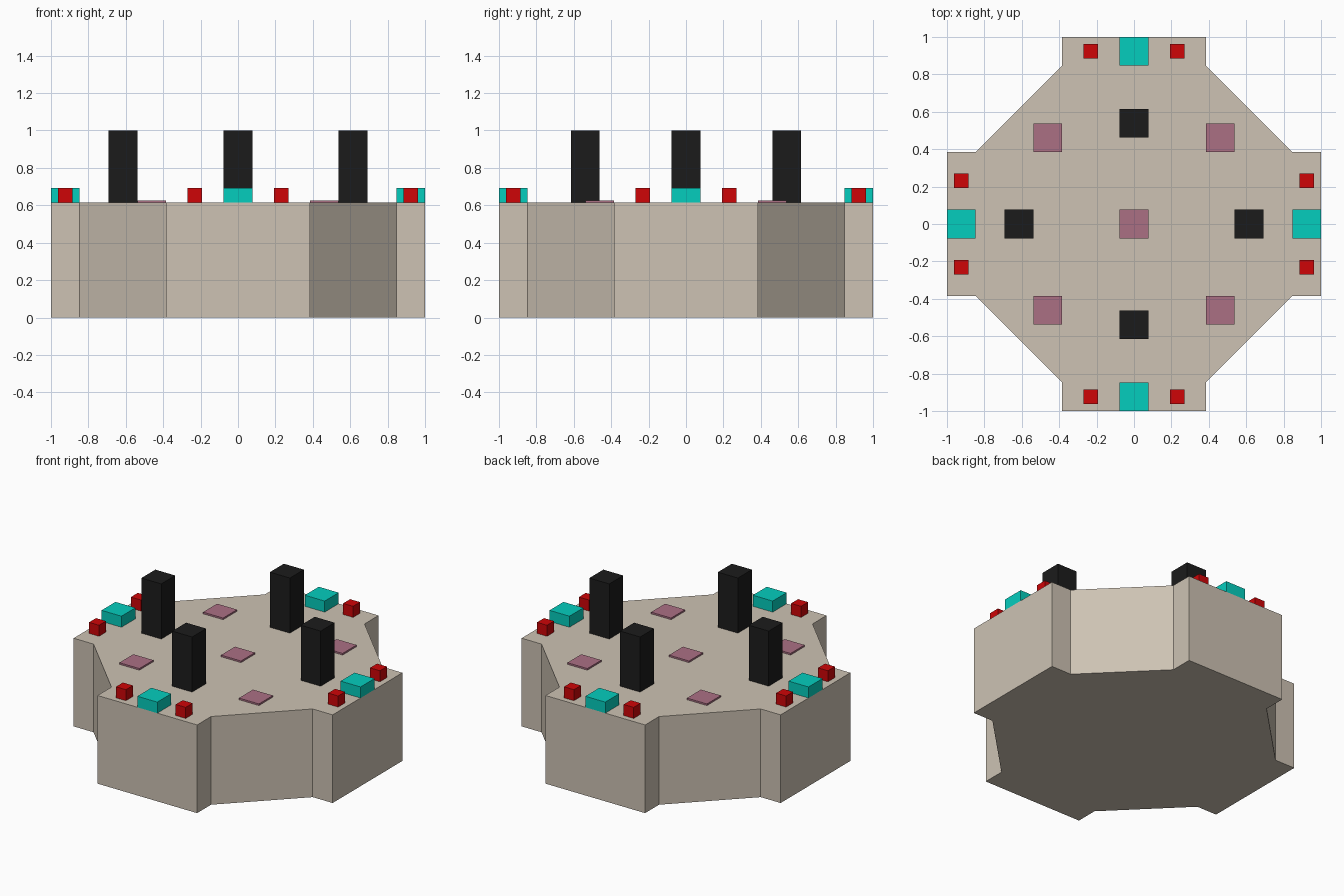
import bpy
import bmesh

if "Cube" in bpy.data.objects:
    bpy.data.objects.remove(bpy.data.objects["Cube"])

U = 1 / 13          # grid module
TOP = 8 * U         # height of the platform


def material(name, rgb):
    m = bpy.data.materials.new(name)
    # display colour to linear
    m.diffuse_color = [(c / 255) ** 2.2 for c in rgb] + [1]
    m.use_nodes = True
    m.node_tree.nodes["Principled BSDF"].inputs["Base Color"].default_value = m.diffuse_color
    return m


TAN = material("tan", (204, 193, 178))
TEAL = material("teal", (13, 204, 188))
RED = material("red", (205, 13, 16))
BLACK = material("black", (33, 33, 33))
MAUVE = material("mauve", (170, 111, 131))


def add_object(name, bm, mat):
    mesh = bpy.data.meshes.new(name)
    bmesh.ops.recalc_face_normals(bm, faces=bm.faces)
    bm.to_mesh(mesh)
    bm.free()
    mesh.materials.append(mat)
    ob = bpy.data.objects.new(name, mesh)
    bpy.context.collection.objects.link(ob)
    return ob


def block(name, x, y, width, height, mat):
    """Square block standing on the platform, in grid modules."""
    bm = bmesh.new()
    bmesh.ops.create_cube(bm, size=1)
    for v in bm.verts:
        v.co.x = (v.co.x * width + x) * U
        v.co.y = (v.co.y * width + y) * U
        v.co.z = TOP + (v.co.z + 0.5) * height * U
    return add_object(name, bm, mat)


# Platform: one arm outline turned four times, then extruded
arm = [(13, -5), (13, 5), (11, 5)]
outline = []
for _ in range(4):
    outline += [(11, -5)] + arm if not outline else [arm[0]]
    break
outline = []
quarter = [(11, -5), (13, -5), (13, 5), (11, 5)]
for _ in range(4):
    outline += quarter
    quarter = [(-y, x) for x, y in quarter]
bm = bmesh.new()
base = bm.faces.new([bm.verts.new((x * U, y * U, 0)) for x, y in outline])
walls = bmesh.ops.extrude_face_region(bm, geom=[base], use_keep_orig=True)
for g in walls["geom"]:
    if isinstance(g, bmesh.types.BMVert):
        g.co.z = TOP
add_object("platform", bm, TAN)

# Edge blocks and their flanking small cubes on each arm
for dx, dy in ((1, 0), (0, 1), (-1, 0), (0, -1)):
    block("edge_block", 12 * dx, 12 * dy, 2, 1, TEAL)
    for s in (-3, 3):
        block("edge_cube", 12 * dx - s * dy, 12 * dy + s * dx, 1, 1, RED)
    # Tall posts, slightly further out on the x axis
    block("post", 8 * dx, 7 * dy, 2, 5, BLACK)

# Thin floor pads
for x, y in ((0, 0), (6, 6), (-6, 6), (-6, -6), (6, -6)):
    block("floor_pad", x, y, 2, 0.15, MAUVE)
